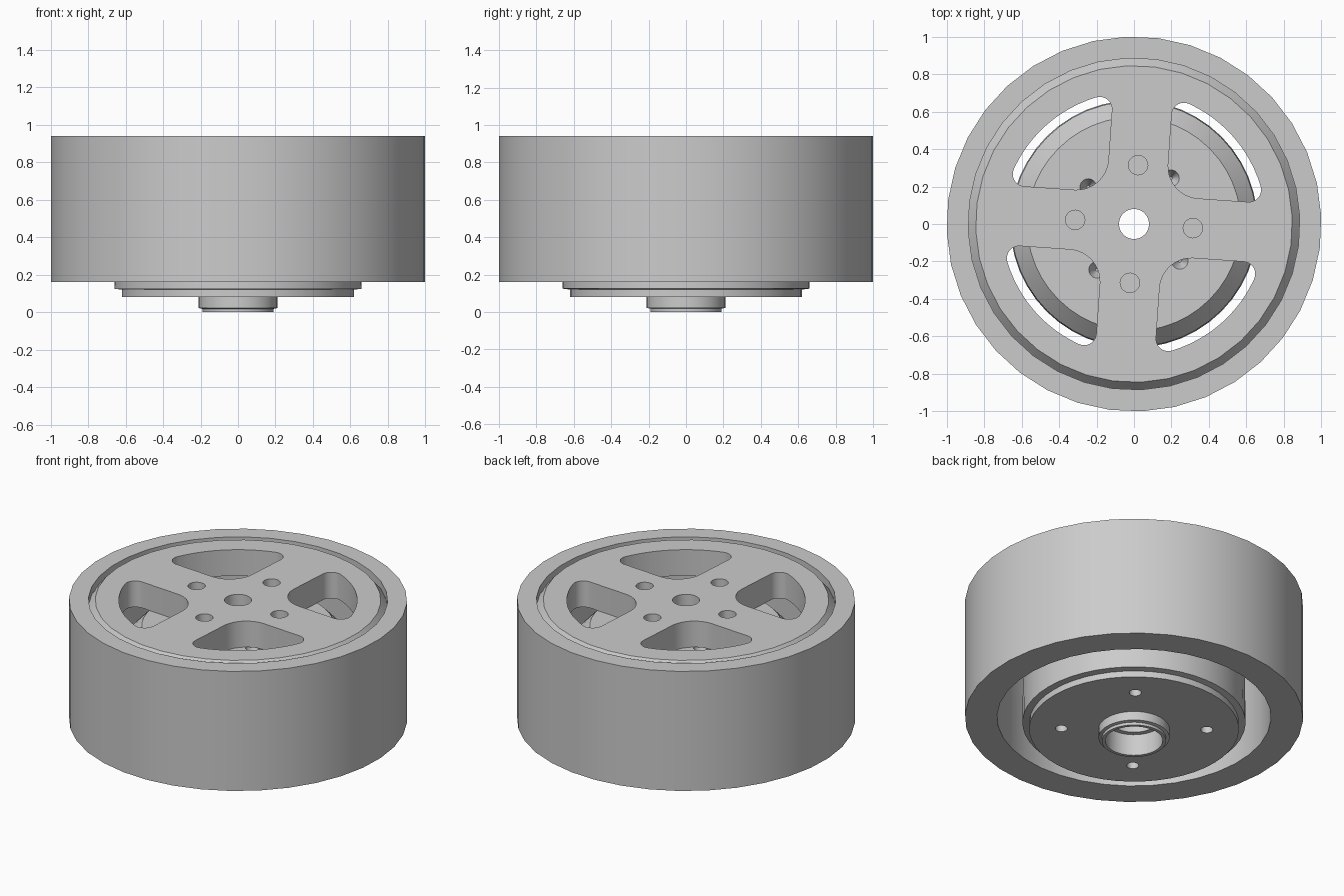
import bpy, bmesh, math
from math import cos, sin, radians, sqrt, atan2, pi

if "Cube" in bpy.data.objects:
    bpy.data.objects.remove(bpy.data.objects["Cube"])

metal = bpy.data.materials.new("light_grey_metal")
metal.use_nodes = True
GREY = (0.6, 0.6, 0.6, 1)
metal.diffuse_color = GREY
metal.node_tree.nodes["Principled BSDF"].inputs["Base Color"].default_value = GREY


def add_object(name, bm):
    bmesh.ops.recalc_face_normals(bm, faces=bm.faces)
    mesh = bpy.data.meshes.new(name)
    bm.to_mesh(mesh)
    bm.free()
    mesh.materials.append(metal)
    obj = bpy.data.objects.new(name, mesh)
    bpy.context.collection.objects.link(obj)
    return obj


def lathe(name, profile, sides, turn=0):
    """Spin a closed (radius, height) profile about z."""
    bm = bmesh.new()
    rings = []
    for i in range(sides):
        a = radians(turn) + 2 * pi * i / sides
        rings.append([bm.verts.new((r * cos(a), r * sin(a), z)) for r, z in profile])
    n = len(profile)
    for i in range(sides):
        p, q = rings[i], rings[(i + 1) % sides]
        for j in range(n):
            k = (j + 1) % n
            bm.faces.new((p[j], q[j], q[k], p[k]))
    return add_object(name, bm)


def prism(bm, outline, z0, z1, turn, scale_low=1.0, centre=(0, 0)):
    """Add a closed prism from an outline, turned about z, optionally tapered."""
    c, s = cos(turn), sin(turn)
    loops = []
    for z, k in ((z0, scale_low), (z1, 1.0)):
        loop = []
        for x, y in outline:
            x, y = centre[0] + x * k, centre[1] + y * k
            loop.append(bm.verts.new((x * c - y * s, x * s + y * c, z)))
        loops.append(loop)
    low, high = loops
    bm.faces.new(low[::-1])
    bm.faces.new(high)
    n = len(low)
    for i in range(n):
        j = (i + 1) % n
        bm.faces.new((low[i], low[j], high[j], high[i]))


def arc(cx, cy, r, a0, a1, steps):
    return [(cx + r * cos(a0 + (a1 - a0) * i / steps),
             cy + r * sin(a0 + (a1 - a0) * i / steps)) for i in range(steps + 1)]


def circle(r, sides=20):
    return arc(0, 0, r, 0, 2 * pi, sides)[:-1]


def window_outline(edge, outer, end_fillet, hub_fillet):
    """Spoke opening, symmetric about the 45 degree line."""
    x = edge + end_fillet
    y = sqrt((outer - end_fillet) ** 2 - x ** 2)
    a = atan2(y, x)
    hub = edge + hub_fillet
    pts = arc(hub, hub, hub_fillet, pi, 1.5 * pi, 10)
    pts += arc(y, x, end_fillet, -pi / 2, pi / 2 - a, 8)
    pts += arc(0, 0, outer, pi / 2 - a, a, 12)[1:-1]
    pts += arc(x, y, end_fillet, a, pi, 8)
    return pts


def cut(obj, bm):
    cutter = add_object(obj.name + "_cutter", bm)
    cutter.hide_render = True
    mod = obj.modifiers.new("openings", "BOOLEAN")
    mod.operation = "DIFFERENCE"
    mod.solver = "EXACT"
    mod.object = cutter
    bpy.context.view_layer.objects.active = obj
    bpy.ops.object.modifier_apply(modifier=mod.name)
    bpy.data.objects.remove(cutter)


TOP, PLATE, LOW = 0.94, 0.77, 0.16

# Outer tyre band
tyre = lathe("tyre", [(0.885, LOW), (1, LOW), (1, TOP), (0.885, TOP)], 36, 2.5)

# Wheel: rim barrel with a bevelled face plate
wheel = lathe("wheel", [
    (0.08, PLATE), (0.81, PLATE), (0.81, LOW), (0.885, LOW),
    (0.885, 0.89), (0.845, TOP), (0.08, TOP)], 36, 2.5)

# Spoke openings and bolt holes
bm = bmesh.new()
for i in range(4):
    turn = radians(-4) + i * pi / 2
    prism(bm, window_outline(0.16, 0.705, 0.065, 0.17), PLATE - 0.05, TOP + 0.05, turn)
    prism(bm, circle(0.052), PLATE - 0.05, TOP + 0.05, turn, centre=(0.315, 0))
cut(wheel, bm)

# Brake drum with stepped lower disc and hollow hub
drum = lathe("brake_drum", [
    (0.08, PLATE), (0.57, PLATE), (0.655, 0.68), (0.66, 0.125), (0.62, 0.12),
    (0.62, 0.08), (0.21, 0.08), (0.21, 0.022), (0.19, 0.018), (0.19, 0),
    (0.17, 0), (0.17, 0.14), (0.14, 0.14), (0.14, 0.6), (0.08, 0.6)], 48)

# Tapered sockets on top, blind holes underneath
bm = bmesh.new()
for i in range(4):
    turn = radians(51) + i * pi / 2
    prism(bm, circle(0.048), PLATE - 0.08, PLATE + 0.01, turn, 0.15, (0.315, 0))
    prism(bm, circle(0.036), 0.05, 0.2, turn, centre=(0.43, 0))
cut(drum, bm)

# Smooth round surfaces, crisp edges
bpy.ops.object.select_all(action="DESELECT")
for obj in (tyre, wheel, drum):
    obj.select_set(True)
bpy.context.view_layer.objects.active = tyre
bpy.ops.object.shade_smooth_by_angle(angle=radians(30))
